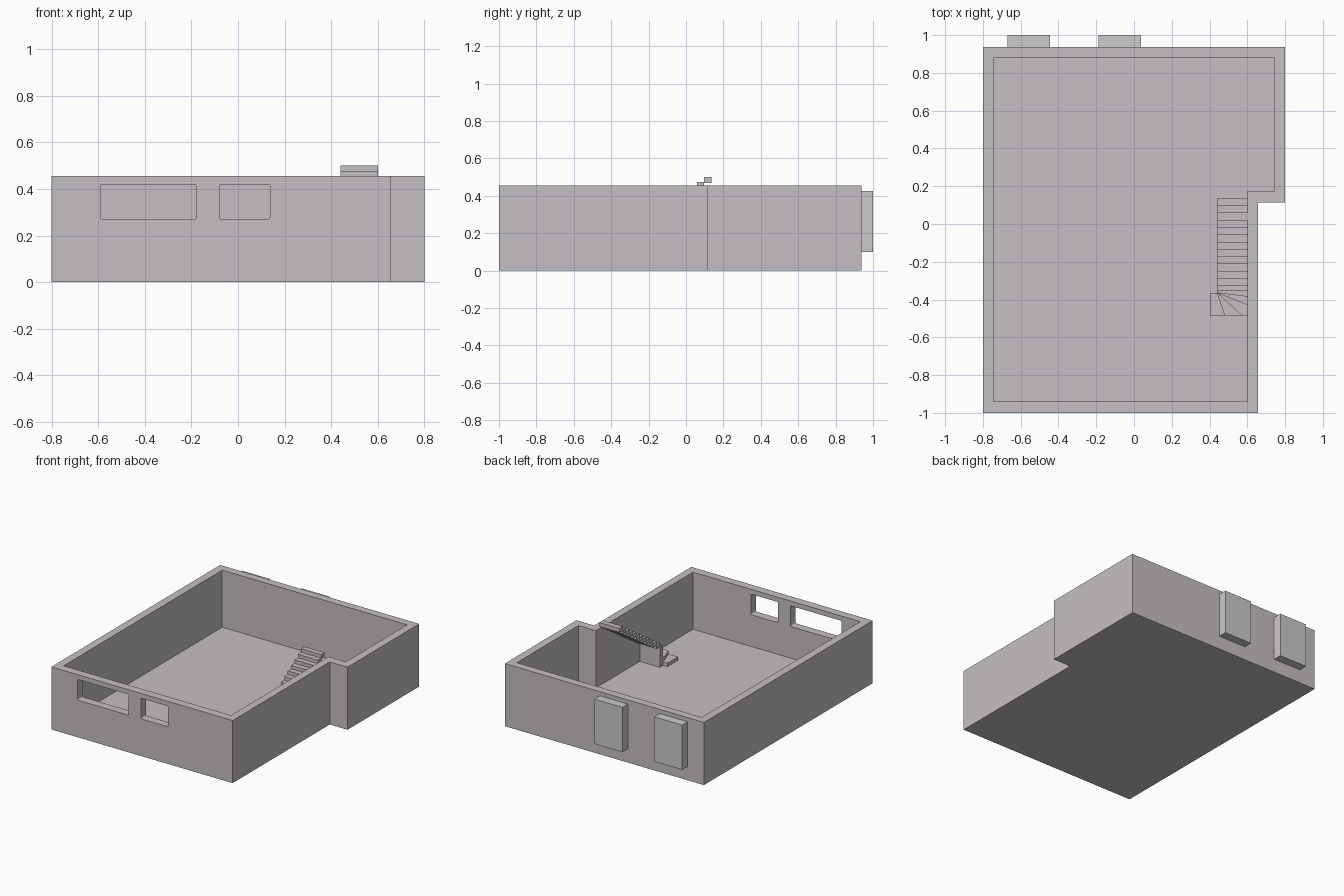
import bpy, bmesh, math
from mathutils import Matrix, Vector

if "Cube" in bpy.data.objects:
    bpy.data.objects.remove(bpy.data.objects["Cube"])


def material(name, color):
    m = bpy.data.materials.new(name)
    m.diffuse_color = color
    m.use_nodes = True
    m.node_tree.nodes["Principled BSDF"].inputs["Base Color"].default_value = m.diffuse_color
    return m


wall_mat = material("plaster", (0.56, 0.52, 0.55, 1))


def add_prism(bm, pts, z0, z1):
    """Extrude a plan outline from z0 up to z1."""
    face = bm.faces.new([bm.verts.new((x, y, z0)) for x, y in pts])
    top = bmesh.ops.extrude_face_region(bm, geom=[face])["geom"]
    verts = [v for v in top if isinstance(v, bmesh.types.BMVert)]
    bmesh.ops.translate(bm, verts=verts, vec=(0, 0, z1 - z0))


def finish(name, bm, mat=None):
    bmesh.ops.recalc_face_normals(bm, faces=bm.faces[:])
    me = bpy.data.meshes.new(name)
    bm.to_mesh(me)
    bm.free()
    ob = bpy.data.objects.new(name, me)
    bpy.context.collection.objects.link(ob)
    if mat:
        me.materials.append(mat)
    return ob


def prism(name, pts, z0, z1, mat=None):
    bm = bmesh.new()
    add_prism(bm, pts, z0, z1)
    return finish(name, bm, mat)


def rect(x0, x1, y0, y1):
    return [(x0, y0), (x1, y0), (x1, y1), (x0, y1)]


def window_cutter(x0, x1, z0, z1, r=0.008):
    """Rounded rectangle pushed through the front wall."""
    pts = []
    corners = [(x1 - r, z1 - r), (x0 + r, z1 - r), (x0 + r, z0 + r), (x1 - r, z0 + r)]
    for i, (cx, cz) in enumerate(corners):
        for k in range(4):
            a = math.radians(90 * i + 30 * k)
            pts.append((cx + r * math.cos(a), cz + r * math.sin(a)))
    ob = prism("window_cutter", pts, 0.90, 1.05, wall_mat)
    ob.data.transform(Matrix.Rotation(math.radians(90), 4, "X"))
    return ob


FLOOR, TOP = 0.04, 0.455

# Walls and floor: solid outline, hollowed, with two front windows
walls = prism("walls_and_floor",
              [(-0.80, -1), (0.657, -1), (0.657, 0.115), (0.80, 0.115),
               (0.80, 0.937), (-0.80, 0.937)], 0, TOP, wall_mat)
room = prism("room_cutter",
             [(-0.743, -0.94), (0.602, -0.94), (0.602, 0.175), (0.743, 0.175),
              (0.743, 0.88), (-0.743, 0.88)], FLOOR, TOP + 0.1, wall_mat)
cutters = [room, window_cutter(-0.59, -0.18, 0.27, 0.42),
           window_cutter(-0.08, 0.137, 0.27, 0.42)]
for c in cutters:
    mod = walls.modifiers.new("cut", "BOOLEAN")
    mod.operation = "DIFFERENCE"
    mod.solver = "EXACT"
    mod.object = c
bpy.context.view_layer.update()
cut_mesh = bpy.data.meshes.new_from_object(
    walls.evaluated_get(bpy.context.evaluated_depsgraph_get()))
walls.modifiers.clear()
walls.data = cut_mesh
for c in cutters:
    bpy.data.objects.remove(c)

# Staircase: straight flight of separate slab steps
RISE = (0.50 - FLOOR) / 18
X0, X1, Y_START, Y_END = 0.44, 0.602, -0.329, 0.135
GOING = (Y_END - Y_START) / 12
bm = bmesh.new()
for i in range(12):
    top = FLOOR + RISE * (i + 7)
    y = Y_START + GOING * i
    add_prism(bm, rect(X0, X1, y, y + GOING), top - 0.03, top)
finish("straight_stairs", bm, wall_mat)

# Turning steps at the foot, solid down to the floor
P, B = (X0, -0.365), -0.487
winders = [
    [(0.405, -0.365), (0.405, B), (0.48, B), P],
    [P, (0.48, B), (0.575, B)],
    [P, (0.575, B), (X1, B), (X1, -0.43)],
    [P, (X1, -0.43), (X1, -0.385)],
    [P, (X1, -0.385), (X1, -0.352), (X0, -0.352)],
    [(X0, -0.352), (X1, -0.352), (X1, Y_START), (X0, Y_START)],
]
bm = bmesh.new()
for i, pts in enumerate(winders):
    add_prism(bm, pts, FLOOR, FLOOR + RISE * (i + 1))
finish("turning_stairs", bm, wall_mat)

# Two boxes on the outside of the back wall
for name, x in (("back_box_left", -0.67), ("back_box_right", -0.188)):
    prism(name, rect(x, x + 0.225, 0.937, 1.0), 0.10, 0.425)
